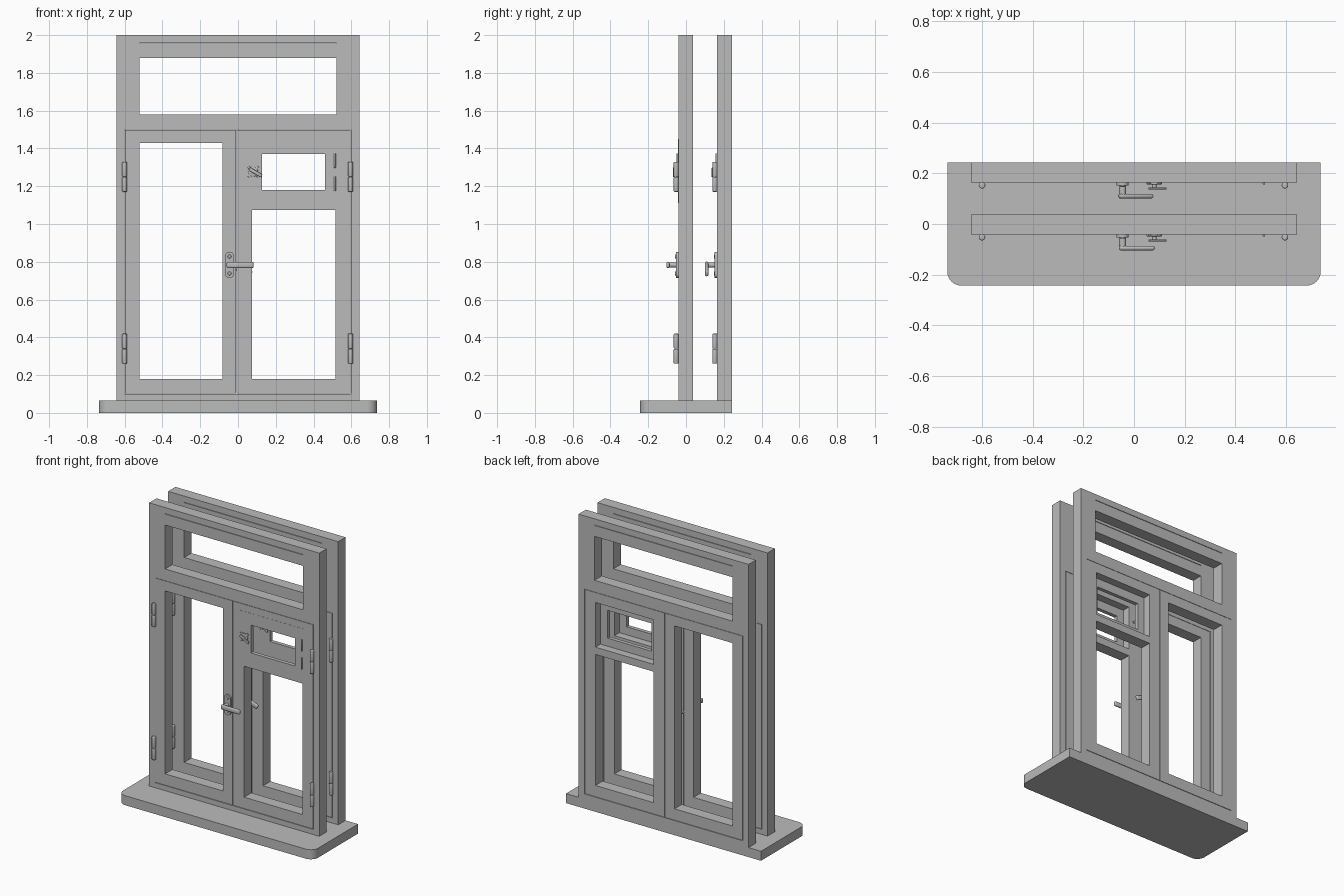
import bpy, bmesh, math
from mathutils import Matrix, Vector

cube = bpy.data.objects.get("Cube")
if cube:
    bpy.data.objects.remove(cube, do_unlink=True)

grey = bpy.data.materials.new("plain grey")
grey.use_nodes = True
colour = (0.5, 0.5, 0.5, 1)
grey.diffuse_color = colour
grey.node_tree.nodes["Principled BSDF"].inputs["Base Color"].default_value = colour


def finish(name, bm, smooth=False):
    bmesh.ops.recalc_face_normals(bm, faces=bm.faces)
    mesh = bpy.data.meshes.new(name)
    bm.to_mesh(mesh)
    bm.free()
    obj = bpy.data.objects.new(name, mesh)
    bpy.context.collection.objects.link(obj)
    mesh.materials.append(grey)
    if smooth:
        bpy.ops.object.select_all(action="DESELECT")
        obj.select_set(True)
        bpy.context.view_layer.objects.active = obj
        bpy.ops.object.shade_smooth_by_angle(angle=math.radians(35))
    return obj


def extrude(bm, vector):
    """Thicken the flat faces of bm along a vector."""
    result = bmesh.ops.extrude_face_region(bm, geom=bm.faces[:], use_keep_orig=True)
    verts = [g for g in result["geom"] if isinstance(g, bmesh.types.BMVert)]
    bmesh.ops.translate(bm, verts=verts, vec=vector)


def slab(name, rect, holes, y0, y1):
    """Upright board with rectangular openings; rects are x0, x1, z0, z1."""
    bm = bmesh.new()
    xs = sorted({v for r in [rect] + holes for v in r[:2]})
    zs = sorted({v for r in [rect] + holes for v in r[2:]})
    for xa, xb in zip(xs, xs[1:]):
        for za, zb in zip(zs, zs[1:]):
            cx, cz = (xa + xb) / 2, (za + zb) / 2
            if any(h[0] < cx < h[1] and h[2] < cz < h[3] for h in holes):
                continue
            bm.faces.new([bm.verts.new((x, y0, z))
                          for x, z in ((xa, za), (xb, za), (xb, zb), (xa, zb))])
    bmesh.ops.remove_doubles(bm, verts=bm.verts, dist=1e-5)
    extrude(bm, (0, y1 - y0, 0))
    bmesh.ops.dissolve_limit(bm, angle_limit=0.01, verts=bm.verts, edges=bm.edges)
    return finish(name, bm)


def rounded_bar(name, size, location, bevel, angle=0, pivot=None):
    """Bevelled box, turned about the y axis around a pivot."""
    bm = bmesh.new()
    bmesh.ops.create_cube(bm, size=1)
    bmesh.ops.scale(bm, vec=size, verts=bm.verts)
    bmesh.ops.bevel(bm, geom=bm.edges[:], offset=bevel, segments=3,
                    profile=0.5, affect="EDGES", clamp_overlap=True)
    bmesh.ops.translate(bm, vec=location, verts=bm.verts)
    bmesh.ops.rotate(bm, cent=pivot or location, verts=bm.verts,
                     matrix=Matrix.Rotation(math.radians(angle), 3, "Y"))
    return finish(name, bm, True)


def pin(name, radius, length, location, axis="Z", bevel=0.0):
    """Cylinder with optionally rounded ends."""
    bm = bmesh.new()
    bmesh.ops.create_cone(bm, cap_ends=True, segments=20, radius1=radius,
                          radius2=radius, depth=length)
    if bevel:
        rims = [e for e in bm.edges if any(len(f.verts) > 4 for f in e.link_faces)]
        bmesh.ops.bevel(bm, geom=rims, offset=bevel, segments=3, profile=0.5, affect="EDGES")
    if axis == "Y":
        bmesh.ops.rotate(bm, verts=bm.verts, matrix=Matrix.Rotation(math.pi / 2, 3, "X"))
    bmesh.ops.translate(bm, vec=location, verts=bm.verts)
    return finish(name, bm, True)


def capsule_plate(name, x, z, width, height, y0, y1):
    """Upright plate with half-round ends."""
    bm = bmesh.new()
    r, reach = width / 2, (height - width) / 2
    points = []
    for i in range(26):
        side = 1 if i < 13 else -1
        a = math.pi * (i if i < 13 else i - 1) / 12
        points.append((x + r * math.cos(a), y0, z + side * reach + r * math.sin(a)))
    bm.faces.new([bm.verts.new(p) for p in points])
    extrude(bm, (0, y1 - y0, 0))
    return finish(name, bm, True)


# Sill with rounded front corners
bm = bmesh.new()
half_w, half_d, radius = 0.737, 0.243, 0.055
outline = [(half_w, half_d), (-half_w, half_d)]
for side, start in ((-1, math.pi), (1, 1.5 * math.pi)):
    for i in range(9):
        a = start + i * math.pi / 16
        outline.append((side * (half_w - radius) + radius * math.cos(a),
                        radius - half_d + radius * math.sin(a)))
bm.faces.new([bm.verts.new((x, y, 0)) for x, y in outline])
extrude(bm, (0, 0, 0.065))
finish("sill", bm, True)


def window(prefix, front, lever_angle):
    back = front + 0.079

    # Fixed frame with top light and narrow head seam
    slab(prefix + "_frame", (-0.643, 0.643, 0.065, 2.0),
         [(-0.522, 0.522, 1.58, 1.88), (-0.6, 0.598, 0.1, 1.5),
          (-0.522, 0.522, 1.955, 1.958)], front, back)

    # Opening leaves
    slab(prefix + "_right_leaf", (-0.598, -0.011, 0.103, 1.498),
         [(-0.522, -0.083, 0.18, 1.43)], front, back)
    slab(prefix + "_left_leaf", (-0.008, 0.595, 0.103, 1.498),
         [(0.075, 0.515, 0.18, 1.075), (0.075, 0.515, 1.125, 1.43)], front, back)

    # Small vent sash, set toward the front
    vent = (0.127, 0.46, 1.18, 1.37)
    slab(prefix + "_vent_sash", (0.075, 0.515, 1.125, 1.43), [vent], front, front + 0.025)
    slab(prefix + "_vent_lip", (0.045, 0.54, 1.11, 1.45),
         [vent], front - 0.001, front + 0.001)

    # Hinges: two knuckles each
    for side, x in (("right", -0.6), ("left", 0.596)):
        for level, z in (("lower", 0.34), ("upper", 1.25)):
            for half in (-1, 1):
                pin(f"{prefix}_{side}_{level}_hinge", 0.013, 0.079,
                    (x, front - 0.011, z + half * 0.04), bevel=0.005)
    for z in (1.213, 1.336):
        pin(prefix + "_vent_hinge", 0.005, 0.077, (0.513, front - 0.004, z), bevel=0.002)

    # Main handle: plate, screws, stem and lever
    hx, hz = -0.045, 0.783
    capsule_plate(prefix + "_handle_plate", hx, hz, 0.048, 0.14, front - 0.012, front)
    for dz in (-0.045, 0.045):
        pin(prefix + "_handle_screw", 0.01, 0.006, (hx, front - 0.014, hz + dz), "Y", 0.002)
    pin(prefix + "_handle_stem", 0.014, 0.05, (hx, front - 0.035, hz), "Y")
    rounded_bar(prefix + "_handle_lever", (0.142, 0.018, 0.032),
                (hx + 0.056, front - 0.054, hz), 0.008, lever_angle,
                (hx, front - 0.054, hz))

    # Vent latch: rosette, stem and slanted lever
    lx, lz = 0.08, 1.277
    pin(prefix + "_latch_rosette", 0.026, 0.008, (lx, front - 0.004, lz), "Y", 0.002)
    for angle in (45, -45):
        rounded_bar(prefix + "_latch_cross", (0.076, 0.007, 0.012),
                    (lx, front - 0.004, lz), 0.002, angle)
    pin(prefix + "_latch_stem", 0.009, 0.022, (lx, front - 0.013, lz), "Y")
    rounded_bar(prefix + "_latch_lever", (0.075, 0.008, 0.018),
                (lx + 0.013, front - 0.024, lz - 0.004), 0.003, 30)


window("front_window", -0.041, 0)
window("rear_window", 0.164, 22)
